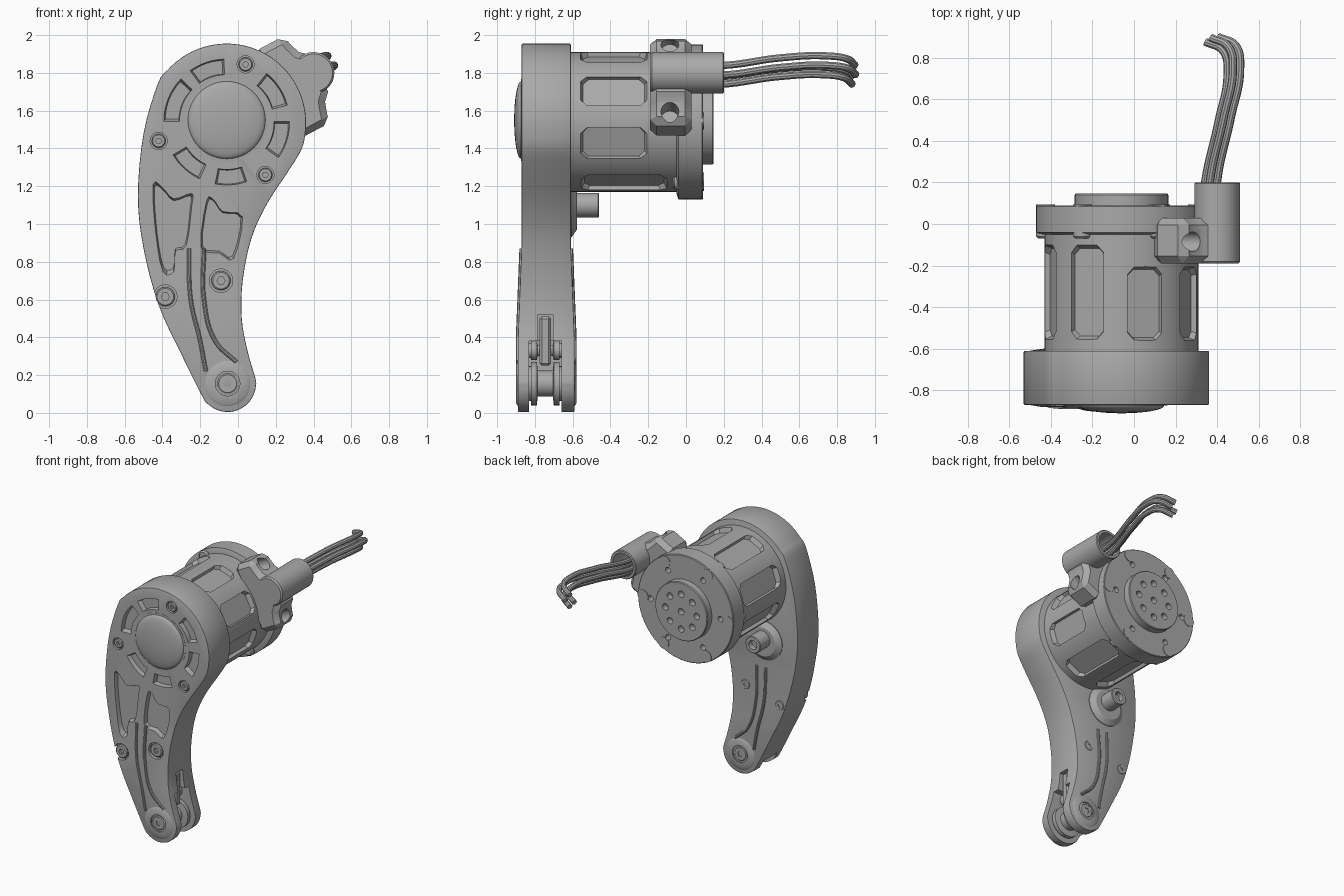
import bpy, bmesh, math
from mathutils import Vector

if "Cube" in bpy.data.objects:
    bpy.data.objects.remove(bpy.data.objects["Cube"])

grey = bpy.data.materials.new("satin_grey")
grey.use_nodes = True
tone = (0.4, 0.4, 0.4, 1)
grey.diffuse_color = tone
grey.node_tree.nodes["Principled BSDF"].inputs["Base Color"].default_value = tone

CX, CZ = -0.06, 1.54          # motor axis
FOOT = (-0.055, 0.155)        # foot pivot
parts = []


def finish(name, bm, keep=True):
    bmesh.ops.recalc_face_normals(bm, faces=bm.faces)
    mesh = bpy.data.meshes.new(name)
    bm.to_mesh(mesh)
    bm.free()
    ob = bpy.data.objects.new(name, mesh)
    bpy.context.collection.objects.link(ob)
    if keep:
        parts.append(ob)
    else:
        ob.hide_render = True
    return ob


def upright(a, b, d):
    return (a, d, b)


def loft(name, rings, keep=True):
    bm = bmesh.new()
    loops = [[bm.verts.new(p) for p in ring] for ring in rings]
    n = len(loops[0])
    for low, high in zip(loops, loops[1:]):
        for i in range(n):
            j = (i + 1) % n
            bm.faces.new((low[i], low[j], high[j], high[i]))
    bm.faces.new(loops[0])
    bm.faces.new(loops[-1])
    return finish(name, bm, keep)


def prism(name, pts, d0, d1, frame=upright, taper=1, keep=True):
    """Extrude a flat outline from d0 to d1, scaling the far end by taper."""
    ca = sum(p[0] for p in pts) / len(pts)
    cb = sum(p[1] for p in pts) / len(pts)
    far = [(ca + (a - ca) * taper, cb + (b - cb) * taper) for a, b in pts]
    return loft(name, [[frame(a, b, d0) for a, b in pts], [frame(a, b, d1) for a, b in far]], keep)


def arc(x, z, r, start, end, n):
    angles = [math.radians(start + (end - start) * i / n) for i in range(n + 1)]
    return [(x + r * math.cos(a), z + r * math.sin(a)) for a in angles]


def circle(x, z, r, n=32):
    return arc(x, z, r, 0, 360, n)[:-1]


def lathe(name, x, z, profile, n=32, keep=True):
    """Turn (radius, y) pairs around an axis along y."""
    return loft(name, [[(a, y, b) for a, b in circle(x, z, r, n)] for r, y in profile], keep)


def box(x0, x1, z0, z1, y0, y1, name="cutter", keep=False):
    return prism(name, [(x0, z0), (x1, z0), (x1, z1), (x0, z1)], y0, y1, keep=keep)


def bake(ob):
    ev = ob.evaluated_get(bpy.context.evaluated_depsgraph_get())
    mesh = bpy.data.meshes.new_from_object(ev)
    ob.modifiers.clear()
    ob.data = mesh


def bevel(ob, width, segments=1, limit=50):
    m = ob.modifiers.new("bevel", "BEVEL")
    m.width, m.segments, m.angle_limit = width, segments, math.radians(limit)
    bake(ob)


def cut(ob, cutters):
    for c in cutters:
        m = ob.modifiers.new("cut", "BOOLEAN")
        m.operation, m.solver, m.object = "DIFFERENCE", "EXACT", c
    bake(ob)
    for c in cutters:
        bpy.data.objects.remove(c)


def smooth_path(pts, steps=4):
    """Closed Catmull-Rom curve through the points."""
    out, n = [], len(pts)
    for i in range(n):
        p, q, r, s = (Vector(pts[(i + k) % n]) for k in (-1, 0, 1, 2))
        for k in range(steps):
            t = k / steps
            v = (q * 2 + (r - p) * t + (p * 2 - q * 5 + r * 4 - s) * t * t
                 + (q * 3 - p - r * 3 + s) * t ** 3) / 2
            out.append(tuple(v))
    return out


def tube(name, pts, radius):
    curve = bpy.data.curves.new(name, "CURVE")
    curve.dimensions = "3D"
    curve.bevel_depth, curve.bevel_resolution, curve.use_fill_caps = radius, 3, True
    sp = curve.splines.new("BEZIER")
    sp.bezier_points.add(len(pts) - 1)
    for bp, p in zip(sp.bezier_points, pts):
        bp.co = p
        bp.handle_left_type = bp.handle_right_type = "AUTO"
    ob = bpy.data.objects.new(name, curve)
    bpy.context.collection.objects.link(ob)
    mesh = bpy.data.meshes.new_from_object(ob.evaluated_get(bpy.context.evaluated_depsgraph_get()))
    bpy.data.objects.remove(ob)
    ob = bpy.data.objects.new(name, mesh)
    bpy.context.collection.objects.link(ob)
    parts.append(ob)


def swell(z):
    """Extra half thickness of the leg toward its foot."""
    return 0.02 * min(1, max(0, (0.9 - z) / 0.5))


# Leg body: round head, curved shin, round foot
outline = arc(CX, CZ - 0.005, 0.42, 150, -20, 14)
outline += [(0.26, 1.27), (0.15, 1.1), (0.07, 0.92), (0.025, 0.7), (0.02, 0.5), (0.05, 0.33)]
outline += arc(*FOOT, 0.15, 10, -150, 10)
outline += [(-0.3, 0.31), (-0.42, 0.57), (-0.5, 0.87), (-0.53, 1.15), (-0.5, 1.48)]
leg = prism("leg_body", smooth_path(outline), -0.87, -0.61)
bm = bmesh.new()
bm.from_mesh(leg.data)
for z in (0.9, 0.4):
    bmesh.ops.bisect_plane(bm, geom=bm.verts[:] + bm.edges[:] + bm.faces[:],
                           plane_co=(0, 0, z), plane_no=(0, 0, 1))
for v in bm.verts:
    v.co.y += swell(v.co.z) * (-1 if v.co.y < -0.74 else 1)
bm.to_mesh(leg.data)
bm.free()
bevel(leg, 0.018, 2)

# Pockets, screw recesses and foot slot in the leg
cutters = []
for mid, half in ((109, 17), (158, 22), (33, 18), (-17, 18), (228, 17), (274, 15)):
    slot = arc(CX, CZ, 0.335, mid - half, mid + half, 8) + arc(CX, CZ, 0.25, mid + half, mid - half, 8)
    cutters.append(prism("cutter", slot, -0.88, -0.835, taper=0.85, keep=False))
left_pocket = [(-0.455, 1.22), (-0.4, 1.2), (-0.34, 1.14), (-0.24, 1.17), (-0.24, 1.1),
               (-0.27, 0.88), (-0.33, 0.85), (-0.34, 0.74), (-0.4, 0.74), (-0.44, 0.95)]
right_pocket = [(-0.17, 1.13), (-0.13, 1.135), (-0.08, 1.07), (0.03, 1.04),
                (-0.02, 0.81), (-0.1, 0.84), (-0.2, 0.87)]
for pocket in (left_pocket, right_pocket):
    cutters.append(prism("cutter", smooth_path(pocket, 3), -0.89, -0.84, taper=0.88, keep=False))
screws = [(0.04, 1.845, 0.045), (-0.42, 1.44, 0.045), (0.145, 1.26, 0.045),
          (-0.385, 0.615, 0.062), (-0.09, 0.7, 0.062)]
for x, z, r in screws:
    cutters.append(lathe("cutter", x, z, [(r, -0.95), (r, -0.85)], keep=False))
cutters.append(box(-0.2, 0.3, -0.1, 0.38, -0.83, -0.66))
cutters.append(box(-0.12, 0.3, 0.2, 0.52, -0.785, -0.705))
cut(leg, cutters)


def screw(name, x, z, r, face, side):
    head = lathe(name, x, z, [(r, face - side * 0.04), (r, face - side * 0.006), (r * 0.86, face)], 24)
    cut(head, [lathe("cutter", x, z, [(r * 0.42, face - side * 0.02), (r * 0.42, face + side * 0.1)], 6, False)])


for i, (x, z, r) in enumerate(screws):
    screw(f"leg_screw_{i}", x, z, r * 0.82, -0.868 - swell(z), -1)
    if i > 2:
        screw(f"back_screw_{i}", x, z, r * 0.6, -0.606 + swell(z), 1)

# Foot bosses and ribs on both faces
for label, mid, side in (("front", -0.87, -1), ("back", -0.61, 1)):
    face = mid + side * 0.02
    boss = lathe(label + "_foot_boss", *FOOT,
                 [(0.12, face - side * 0.02), (0.12, face), (0.105, face + side * 0.009)], 48)
    cut(boss, [lathe("cutter", *FOOT, [(0.065, face - side * 0.01), (0.065, face + side * 0.1)], keep=False)])
    screw(label + "_foot_screw", *FOOT, 0.055, face + side * 0.005, side)
    ribs = ([(-0.26, 0.87), (-0.25, 0.6), (-0.2, 0.38), (-0.17, 0.22)],
            [(-0.18, 0.87), (-0.18, 0.6), (-0.12, 0.38), (-0.01, 0.27)])
    for i, path in enumerate(ribs):
        tube(f"{label}_rib_{i}", [(x, mid + side * swell(z), z) for x, z in path], 0.011)

# Rollers and link between the foot plates
for name, x, z, r in (("foot_roller", *FOOT, 0.115), ("upper_roller", -0.06, 0.33, 0.05)):
    lathe(name, x, z, [(r * 0.8, -0.84), (r * 0.8, -0.82), (r, -0.82), (r, -0.79), (r * 0.6, -0.785),
                       (r * 0.6, -0.705), (r, -0.7), (r, -0.67), (r * 0.8, -0.67), (r * 0.8, -0.65)])
bevel(box(-0.11, 0.01, 0.25, 0.51, -0.775, -0.715, "link_bar", True), 0.012)

# Domed cap on the head
dome = [(0.22, -0.86), (0.22, -0.872)]
dome += [(0.205 * math.cos(a), -0.873 - 0.037 * math.sin(a)) for a in (i * math.pi / 17 for i in range(9))]
lathe("head_dome", CX, CZ + 0.01, dome, 48)

# Rear stop pin on its conical boss
lathe("pin_boss", -0.25, 1.08, [(0.15, -0.62), (0.15, -0.605), (0.11, -0.578)])
pin = lathe("stop_pin", -0.25, 1.1, [(0.065, -0.6), (0.065, -0.465), (0.06, -0.46)])
cut(pin, [lathe("cutter", -0.25, 1.1, [(0.035, -0.5), (0.035, -0.4)], keep=False)])


def radial(angle):
    """Frame of an outline facing outward from the motor axis."""
    c, s = math.cos(math.radians(angle)), math.sin(math.radians(angle))
    return lambda a, b, d: (CX + c * d - s * a, b, CZ + s * d + c * a)


# Motor housing with eight chamfered windows
motor = lathe("motor_housing", CX, CZ, [(0.37, -0.63), (0.37, -0.04)], 96)
cutters = []
for k in range(8):
    end = -0.19 if k in (0, 1, 7) else -0.08
    w, c, y0 = 0.095, 0.035, -0.575
    window = [(-w, y0 + c), (c - w, y0), (w - c, y0), (w, y0 + c),
              (w, end - c), (w - c, end), (c - w, end), (-w, end - c)]
    cutters.append(prism("cutter", window, 0.41, 0.335, radial(27 + 45 * k), 0.85, False))
cut(motor, cutters)

# Rear flange, its bolts and the output disc
flange = lathe("rear_flange", CX, CZ, [(0.38, -0.05), (0.41, -0.04), (0.41, 0.085), (0.405, 0.09)], 96)
cut(flange, [lathe("cutter", x, z, [(0.022, 0.04), (0.022, 0.2)], 16, False)
             for x, z in circle(CX, CZ, 0.3, 6)])
for i, (x, z) in enumerate(arc(CX, CZ, 0.365, 1, 301, 5)):
    lathe(f"flange_bolt_{i}", x, z, [(0.035, -0.07), (0.045, -0.06), (0.045, 0.094)])
disc = lathe("output_disc", CX, CZ, [(0.225, 0.08), (0.225, 0.14), (0.22, 0.146)], 64)
cut(disc, [lathe("cutter", x, z, [(0.025, 0.1), (0.025, 0.2)], 16, False)
           for x, z in [(CX, CZ)] + circle(CX, CZ, 0.135, 8)])

# Cable clamp and its sleeve
half = [(0.3, 0.26), (0.48, 0.26), (0.49, 0.21), (0.51, 0.15), (0.55, 0.11)]
tilt = radial(28)
clamp = prism("cable_clamp", half + [(a, -b) for a, b in reversed(half)], -0.19, 0.03,
              lambda a, b, d: tilt(b, d, a))
bevel(clamp, 0.035)
cut(clamp, [prism("cutter", circle(s * 0.2, -0.085, 0.047), 0.41, 0.7, tilt, keep=False) for s in (1, -1)])
sleeve = lathe("cable_sleeve", 0.4, 1.8, [(0.1, -0.19), (0.11, -0.18), (0.11, 0.195), (0.105, 0.2)], 48)
cut(sleeve, [lathe("cutter", 0.4, 1.8, [(0.088, 0.02), (0.088, 0.3)], keep=False)])

# Cables leaving the sleeve and hooking over at the end
route = [(0.355, 0.0, 1.79), (0.365, 0.2, 1.79), (0.43, 0.5, 1.83), (0.475, 0.74, 1.84), (0.455, 0.845, 1.825),
         (0.37, 0.89, 1.79)]
for i, (dx, dy, dz) in enumerate(((0, 0.005, 0.05), (0.035, 0.01, 0.0), (-0.025, -0.015, -0.01), (0.01, -0.01, -0.05))):
    tube(f"cable_{i}", [(x + dx, y + dy, z + dz) for x, y, z in route], 0.02)

# Colour and shading
bpy.ops.object.select_all(action="DESELECT")
for ob in parts:
    ob.data.materials.clear()
    ob.data.materials.append(grey)
    ob.select_set(True)
bpy.context.view_layer.objects.active = parts[0]
bpy.ops.object.shade_smooth_by_angle(angle=math.radians(32))
